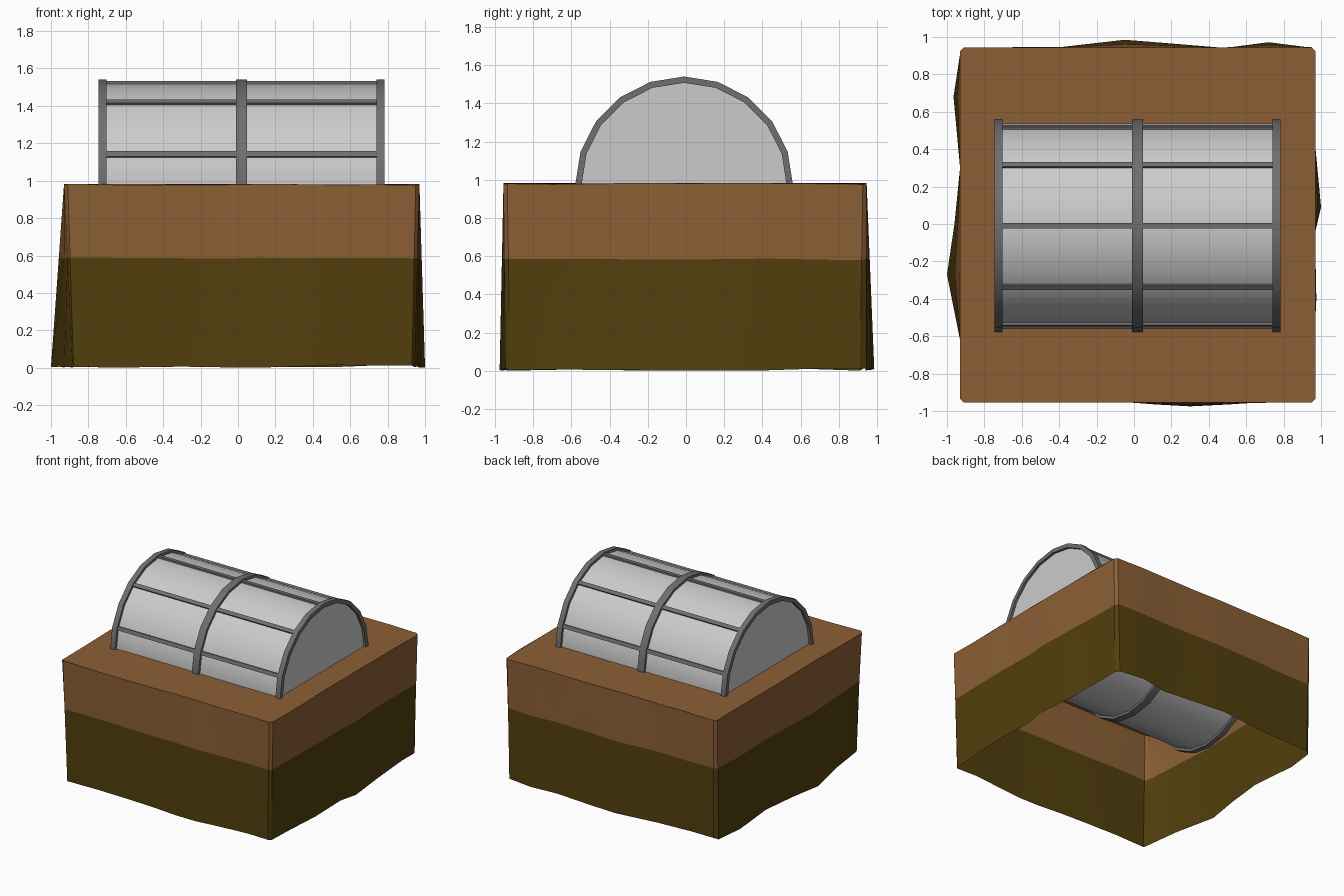
import bpy, bmesh, math, random
from mathutils import Matrix, Vector

if "Cube" in bpy.data.objects:
    bpy.data.objects.remove(bpy.data.objects["Cube"])

random.seed(4)
CX, CY, CZ = 0.02, -0.01, 0.97      # middle of the barrel
SIDES, R = 20, 0.57


def material(name, rgb):
    m = bpy.data.materials.new(name)
    m.diffuse_color = (*rgb, 1)
    m.use_nodes = True
    m.node_tree.nodes["Principled BSDF"].inputs["Base Color"].default_value = m.diffuse_color
    return m


def make(name, bm, mats=(), smooth=True):
    bmesh.ops.recalc_face_normals(bm, faces=bm.faces)
    me = bpy.data.meshes.new(name)
    bm.to_mesh(me)
    bm.free()
    ob = bpy.data.objects.new(name, me)
    bpy.context.collection.objects.link(ob)
    for m in mats:
        me.materials.append(m)
    if smooth:
        bpy.ops.object.select_all(action='DESELECT')
        ob.select_set(True)
        bpy.context.view_layer.objects.active = ob
        bpy.ops.object.shade_smooth_by_angle(angle=math.radians(30))
    return ob


brown = material("topsoil", (0.26, 0.115, 0.036))
olive = material("subsoil", (0.085, 0.05, 0.004))
steel = material("dark_steel", (0.16, 0.16, 0.16))

# earth block: uneven base outline per side (position along side, distance out)
X0, X1, Y0, Y1, CH = -0.93, 0.97, -0.955, 0.945, 0.02
front = [(-.88, -.94), (-.6, -.93), (-.3, -.945), (-.08, -.95), (.12, -.965),
         (.3, -.975), (.5, -.965), (.75, -.94), (.93, -.945)]
right = [(-.92, .945), (-.7, .96), (-.4, .975), (-.06, .965), (.09, 1.0),
         (.43, .965), (.75, .95), (.91, .95)]
back = [(.93, .945), (.72, .972), (.5, .94), (.2, .965), (-.05, .985),
        (-.4, .945), (-.7, .93), (-.9, .93)]
left = [(.91, -.93), (.68, -.965), (.3, -.93), (0, -.96), (-.27, -1.0),
        (-.62, -.93), (-.92, -.885)]
base, top = [], []
for pts, fixed, along_x in ((front, Y0, True), (right, X1, False),
                            (back, Y1, True), (left, X0, False)):
    lo, hi = (X0, X1) if along_x else (Y0, Y1)
    for i, (u, w) in enumerate(pts):
        tu = u
        if i in (0, len(pts) - 1):
            tu = lo + CH if u < 0 else hi - CH
        base.append((u, w) if along_x else (w, u))
        top.append((tu, fixed) if along_x else (fixed, tu))

bm = bmesh.new()
rings = []
for z in (0.0, 0.585, 0.98):
    t = z / 0.98
    ring = []
    for b, a in zip(base, top):
        p = Vector(b).lerp(Vector(a), t)
        dz = random.uniform(0, 0.015) if z == 0 else random.uniform(-.004, .004)
        ring.append(bm.verts.new((p.x, p.y, z + dz)))
    rings.append(ring)
n = len(base)
for level, mat in ((0, 1), (1, 0)):
    a, b = rings[level], rings[level + 1]
    for i in range(n):
        j = (i + 1) % n
        bm.faces.new((a[i], a[j], b[j], b[i])).material_index = mat
bm.faces.new(rings[2])               # top only, underside stays open
earth = make("earth_block", bm, (brown, olive))

# barrel: full closed cylinder half sunk into the earth
bm = bmesh.new()
spin = Matrix.Translation((CX, CY, CZ)) @ Matrix.Rotation(math.pi / 2, 4, 'Y')
bmesh.ops.create_cone(bm, cap_ends=True, segments=SIDES, radius1=0.55,
                      radius2=0.55, depth=1.49, matrix=spin)
make("barrel_shell", bm)


# hoops round the barrel
def hoop(name, x, width, outer, inner):
    bm = bmesh.new()
    corners = [(x - width / 2, inner), (x + width / 2, inner),
               (x + width / 2, outer), (x - width / 2, outer)]
    loops = []
    for k in range(SIDES):
        a = math.tau * k / SIDES
        loops.append([bm.verts.new((px, CY + r * math.sin(a), CZ + r * math.cos(a)))
                      for px, r in corners])
    for k in range(SIDES):
        p, q = loops[k], loops[(k + 1) % SIDES]
        for c in range(4):
            d = (c + 1) % 4
            bm.faces.new((p[c], p[d], q[d], q[c]))
    make(name, bm, (steel,))


hoop("left_hoop", -0.725, 0.043, R, 0.537)
hoop("middle_hoop", CX - 0.002, 0.06, R, 0.537)
hoop("right_hoop", 0.763, 0.043, R, 0.537)

# lengthwise bars on the exposed half
for k in range(-2, 3):
    a = k * math.radians(36)
    bm = bmesh.new()
    m = (Matrix.Translation((CX, CY, CZ)) @ Matrix.Rotation(-a, 4, 'X')
         @ Matrix.Translation((0, 0, 0.55)) @ Matrix.Diagonal((1.47, 0.03, 0.024, 1)))
    bmesh.ops.create_cube(bm, size=1, matrix=m)
    make(f"long_bar_{k + 3}", bm, (steel,), smooth=False)
